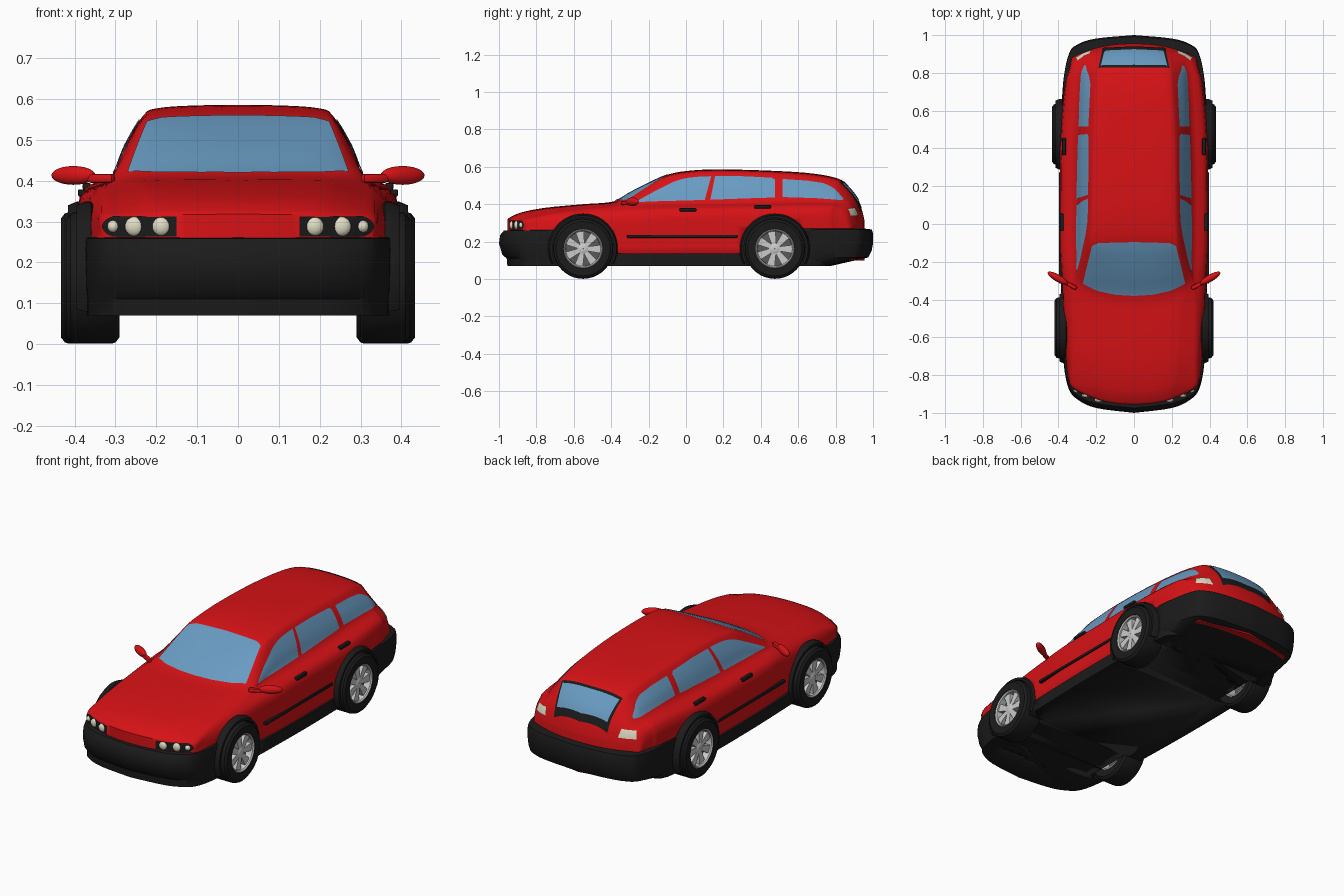
import bpy, bmesh
from math import sin, cos, pi, radians
from mathutils import Vector, Matrix
from mathutils.bvhtree import BVHTree

if "Cube" in bpy.data.objects:
    bpy.data.objects.remove(bpy.data.objects["Cube"])


def material(name, col):
    m = bpy.data.materials.new(name)
    m.diffuse_color = (*col, 1)
    m.use_nodes = True
    m.node_tree.nodes["Principled BSDF"].inputs["Base Color"].default_value = m.diffuse_color
    return m


RED = material("red_paint", (0.68, 0.006, 0.008))
BLACK = material("black_plastic", (0.011, 0.011, 0.011))
GLASS = material("blue_glass", (0.14, 0.33, 0.54))
CREAM = material("lamp_cream", (0.75, 0.72, 0.56))
DARK = material("dark_metal", (0.1, 0.1, 0.1))


def finish(name, bm, mat=None, recalc=True, angle=35):
    if recalc:
        bmesh.ops.recalc_face_normals(bm, faces=bm.faces)
    me = bpy.data.meshes.new(name)
    bm.to_mesh(me)
    bm.free()
    ob = bpy.data.objects.new(name, me)
    bpy.context.collection.objects.link(ob)
    if mat:
        me.materials.append(mat)
    bpy.ops.object.select_all(action='DESELECT')
    ob.select_set(True)
    bpy.context.view_layer.objects.active = ob
    bpy.ops.object.shade_smooth_by_angle(angle=radians(angle))
    return ob


def spline(pts, n):
    """Catmull-Rom through tuples of any size."""
    P = [Vector(p) for p in pts]
    P = [P[0]] + P + [P[-1]]
    out = []
    for a, b, c, d in zip(P, P[1:], P[2:], P[3:]):
        for i in range(n):
            t = i / n
            out.append(b + (c - a) * (t / 2) + (a * 2 - b * 5 + c * 4 - d) * (t * t / 2)
                       + (b * 3 - a - c * 3 + d) * (t ** 3 / 2))
    return out + [P[-1]]


def loft(rings, name, mat, closed=False, angle=35):
    """Skin rings of points; cap the ends, or join last to first."""
    bm = bmesh.new()
    R = [[bm.verts.new(p) for p in r] for r in rings]
    for a, b in zip(R, R[1:] + ([R[0]] if closed else [])):
        for i in range(len(a)):
            j = (i + 1) % len(a)
            bm.faces.new((a[i], a[j], b[j], b[i]))
    if not closed:
        bm.faces.new(R[0])
        bm.faces.new(R[-1])
    return finish(name, bm, mat, angle=angle)


# Body stations: y, half width, belt x/z, roof edge x/z, centre height, bend in plan
STATIONS = [
    (-.955, .335, .325, .300, .20, .314, .318, .11),
    (-.94, .345, .335, .312, .22, .326, .330, .11),
    (-.88, .355, .335, .328, .24, .347, .356, .11),
    (-.75, .365, .335, .350, .25, .372, .381, .10),
    (-.55, .375, .335, .372, .26, .391, .400, .09),
    (-.39, .380, .325, .388, .285, .405, .414, .08),
    (-.30, .385, .315, .396, .28, .437, .462, .06),
    (-.20, .388, .312, .400, .256, .492, .513, .03),
    (-.10, .390, .312, .402, .238, .540, .557, 0),
    (.00, .390, .312, .404, .234, .554, .577, 0),
    (.15, .390, .312, .406, .232, .560, .586, 0),
    (.40, .390, .310, .410, .230, .555, .581, 0),
    (.65, .375, .300, .415, .220, .540, .567, -.02),
    (.80, .360, .290, .412, .210, .515, .541, -.04),
    (.85, .350, .285, .405, .207, .487, .508, -.06),
    (.91, .338, .275, .388, .200, .424, .437, -.08),
    (.94, .332, .270, .355, .200, .366, .370, -.09),
    (.955, .327, .265, .300, .190, .305, .310, -.09)]


def section(row, squash=1):
    s, w, wb, zb, wr, zr, zt, c = row
    side = [(w, .15), (w, .24), (w - .005, zb - .04), (wb, zb),
            ((wb + wr) / 2 + .006, (zb + zr) / 2), (wr, zr), (wr * .86, zr + .66 * (zt - zr)),
            (wr * .5, zr + .92 * (zt - zr)), (0, zt)]
    half = [Vector((0, .1)), Vector((w - .03, .1))] + spline(side, 3)
    full = half + [Vector((-p.x, p.y)) for p in half[-2:0:-1]]
    return [(p.x, s + c * abs(p.x / .36) ** 2.3, .2 + (p.y - .2) * squash) for p in full]


rows = spline(STATIONS, 4)
rings = [section(rows[0], .05)] + [section(r) for r in rows] + [section(rows[-1], .05)]
body = loft(rings, "body_shell", RED, angle=40)
bm = bmesh.new()
bm.from_mesh(body.data)
TREE = BVHTree.FromBMesh(bm)
bm.free()


def project(u, v, axis, side=1):
    o, d = {'side': ((2 * side, u, v), (-side, 0, 0)), 'top': ((u, v, 2), (0, 0, -1)),
            'front': ((u * side, -2, v), (0, 1, 0)), 'back': ((u * side, 2, v), (0, -1, 0))}[axis]
    hit, nor, _, _ = TREE.ray_cast(Vector(o), Vector(d))
    if hit is None:
        hit, nor, _, _ = TREE.find_nearest(Vector(o) + Vector(d) * 1.1)
    if nor.dot(Vector(d)) > 0:
        nor = -nor
    return hit, nor, Vector(d)


def resample(pts, n):
    P = [Vector(p) for p in pts]
    L = [(b - a).length for a, b in zip(P, P[1:])]
    out = []
    for i in range(n + 1):
        t, k = sum(L) * i / n, 0
        while k < len(L) - 1 and t > L[k]:
            t -= L[k]
            k += 1
        out.append(P[k].lerp(P[k + 1], min(1, t / L[k])))
    return out


def patch(name, low, high, axis, mat, off=.003, side=1, n=16, m=8):
    """Panel lying on the body between two outline curves."""
    bm = bmesh.new()
    A, B, grid = resample(low, n), resample(high, n), []
    for j in range(m + 1):
        row = []
        for a, b in zip(A, B):
            hit, nor, d = project(*a.lerp(b, j / m), axis, side)
            row.append(bm.verts.new(hit + nor * off))
        grid.append(row)
    for r, q in zip(grid, grid[1:]):
        for i in range(n):
            bm.faces.new((r[i], r[i + 1], q[i + 1], q[i]))
    bm.normal_update()
    if sum(f.normal.dot(d) for f in bm.faces) > 0:
        bmesh.ops.reverse_faces(bm, faces=bm.faces)
    return finish(name, bm, mat, recalc=False)


def box(name, c, size, mat, bev=.004, rot=0):
    bm = bmesh.new()
    bmesh.ops.create_cube(bm, size=1, matrix=Matrix.Translation(c) @ Matrix.Rotation(rot, 4, 'Z')
                          @ Matrix.Diagonal((*size, 1)))
    bmesh.ops.bevel(bm, geom=bm.edges[:], offset=bev, segments=2, affect='EDGES', profile=.5)
    return finish(name, bm, mat)


def ball(name, c, size, mat, rot=0):
    bm = bmesh.new()
    bmesh.ops.create_uvsphere(bm, u_segments=20, v_segments=12, radius=1,
                              matrix=Matrix.Translation(c) @ Matrix.Rotation(rot, 4, 'Z')
                              @ Matrix.Diagonal((*size, 1)))
    return finish(name, bm, mat, angle=60)


def lathe(name, prof, y, z, side, mat, a0=0, a1=360, n=40):
    """Sweep a closed (x, radius) profile round an axle."""
    full = a1 - a0 == 360
    ang = [radians(a0 + (a1 - a0) * i / n) for i in range(n if full else n + 1)]
    return loft([[(side * x, y + r * cos(a), z + r * sin(a)) for x, r in prof] for a in ang],
                name, mat, closed=full)


def slab(name, half, levels, pivot, smooth=4):
    """Stack a plan outline through heights, scaling it toward a pivot y."""
    h = spline(half, smooth)
    outline = h + [Vector((-p.x, p.y)) for p in h[::-1] if p.x > 1e-5]
    return loft([[(p.x * (1 - (1 - k) * .1), pivot + (p.y - pivot) * k, z) for p in outline]
                 for z, k in levels], name, BLACK)


# Black lower shell
under = slab("underbody", [(.30, -.85), (.35, -.80), (.375, -.6), (.39, -.2), (.394, .1),
                           (.39, .4), (.37, .7), (.3, .76)],
             [(.07, .99), (.08, 1), (.125, 1), (.137, .985)], 0)
front_bumper = slab("front_bumper", [(0, -.99), (.2, -.965), (.3, -.92), (.345, -.865), (.37, -.75), (.378, -.6)],
                    [(.07, .91), (.11, .92), (.13, .98), (.19, 1.025), (.235, 1.01), (.258, .96), (.262, .88)], -.6)
rear_bumper = slab("rear_bumper", [(0, 1), (.2, .982), (.3, .95), (.345, .9), (.375, .75), (.388, .5)],
                   [(.07, .55), (.115, .95), (.15, .985), (.19, 1), (.245, 1), (.265, .985), (.27, .9)], .5)

# Wheels, arches and wheel wells
CZ = .162
cutters = []
for end, y, off in (("front", -.55, -.01), ("rear", .475, .004)):
    for side, sn in ((1, "left"), (-1, "right")):
        tag = f"{end}_{sn}"
        cx = .365 + off
        lathe("tyre_" + tag, [(cx + x, r) for x, r in (
            (-.062, .104), (-.065, .145), (-.055, .158), (-.045, .161), (.045, .161), (.055, .158),
            (.065, .145), (.062, .104))], y, CZ, side, BLACK)
        lathe("rim_" + tag, [(cx + x, r) for x, r in (
            (-.062, .106), (.058, .106), (.062, .1), (.056, .094), (.03, .092), (-.062, .098))], y, CZ, side, None)
        lathe("brake_disc_" + tag, [(cx + .012, .001), (cx + .012, .096), (cx + .02, .096), (cx + .02, .001)],
              y, CZ, side, DARK)
        lathe("hub_" + tag, [(cx - .02, .001), (cx - .02, .03), (cx + .048, .026), (cx + .052, .018), (cx + .052, .001)],
              y, CZ, side, None, n=20)
        bm = bmesh.new()
        for i in range(7):
            M = Matrix.Translation((side * (cx + .036), y, CZ)) @ Matrix.Rotation(2 * pi * i / 7 + .2, 4, 'X')
            sp = bmesh.ops.create_cube(bm, size=1)["verts"]
            for v in sp:
                out = v.co.z > 0
                v.co = M @ Vector((v.co.x * .024, v.co.y * (.046 if out else .022), .098 if out else .015))
        finish("spokes_" + tag, bm, None)
        ax = .41 + off * 1.5
        lathe("wheel_arch_" + tag, [(.284, .002), (.284, .174), (.35, .174), (.36, .187), (ax - .022, .187),
                                    (ax, .178), (ax, .165), (.29, .165), (.29, .002)],
              y, CZ, side, BLACK, -26, 206, 36)
        cut = lathe("well_cutter_" + tag, [(.28, .001), (.28, .17), (.5, .17), (.5, .001)], y, CZ, side, BLACK)
        cut.hide_render = True
        cut.hide_viewport = True
        cut.display_type = 'WIRE'
        cutters.append((end, cut))
for ob, ends in ((body, "front rear"), (under, "front rear"), (front_bumper, "front"), (rear_bumper, "rear")):
    for end, cut in cutters:
        if end in ends:
            m = ob.modifiers.new("wheel_well", 'BOOLEAN')
            m.operation, m.solver, m.object = 'DIFFERENCE', 'EXACT', cut

# Glass
patch("windscreen", [(-.27, -.315), (-.2, -.352), (-.1, -.374), (0, -.38), (.1, -.374), (.2, -.352), (.27, -.315)],
      [(-.222, -.115), (-.19, -.1), (0, -.095), (.19, -.1), (.222, -.115)], 'top', GLASS, n=24)
patch("rear_window_frame", [(-.165, .93), (0, .938), (.165, .93)], [(-.187, .825), (0, .828), (.187, .825)], 'top', BLACK)
patch("rear_window", [(-.155, .914), (0, .922), (.155, .914)], [(-.175, .836), (0, .839), (.175, .836)], 'top', GLASS, .006)
for side, sn in ((1, "left"), (-1, "right")):
    patch("front_door_window_" + sn, [(-.26, .411), (.10, .421)],
          [(-.26, .416), (-.16, .472), (-.06, .522), (0, .538), (.06, .545), (.135, .548)], 'side', GLASS, side=side)
    patch("rear_door_window_" + sn, [(.13, .422), (.475, .435)], [(.155, .548), (.3, .548), (.46, .54), (.475, .53)],
          'side', GLASS, side=side)
    patch("cargo_window_" + sn, [(.515, .437), (.7, .43), (.835, .42)],
          [(.515, .533), (.65, .524), (.74, .51), (.79, .485), (.84, .43)], 'side', GLASS, side=side)

    # Lamps
    patch("headlamp_recess_" + sn, [(.15, .264), (.31, .264), (.325, .272), (.331, .288)],
          [(.15, .312), (.305, .311), (.322, .305), (.331, .29)], 'front', BLACK, side=side)
    for i, (x, r) in enumerate(((.187, .023), (.253, .024), (.305, .015))):
        hit, _, _ = project(x, .288, 'front', side)
        ball(f"headlamp_{i}_{sn}", hit, (r, .014, r), CREAM)
    patch("tail_lamp_" + sn, [(.222, .338), (.308, .335)], [(.232, .382), (.298, .374)], 'back', CREAM, .005, side)

    # Mirror, handles and side trim
    ball("mirror_" + sn, (side * .403, -.287, .413), (.062, .019, .023), RED, side * radians(30))
    box("mirror_arm_" + sn, (side * .335, -.325, .406), (.07, .022, .022), RED, .007, side * radians(28))
    for i, (y, z) in enumerate(((.01, .37), (.41, .386))):
        hit, _, _ = project(y, z, 'side', side)
        box(f"door_handle_{i}_{sn}", (hit.x + side * .004, y, z), (.02, .09, .018), BLACK, .005)
    box("side_trim_" + sn, (side * .386, -.02, .228), (.022, .59, .016), BLACK)
